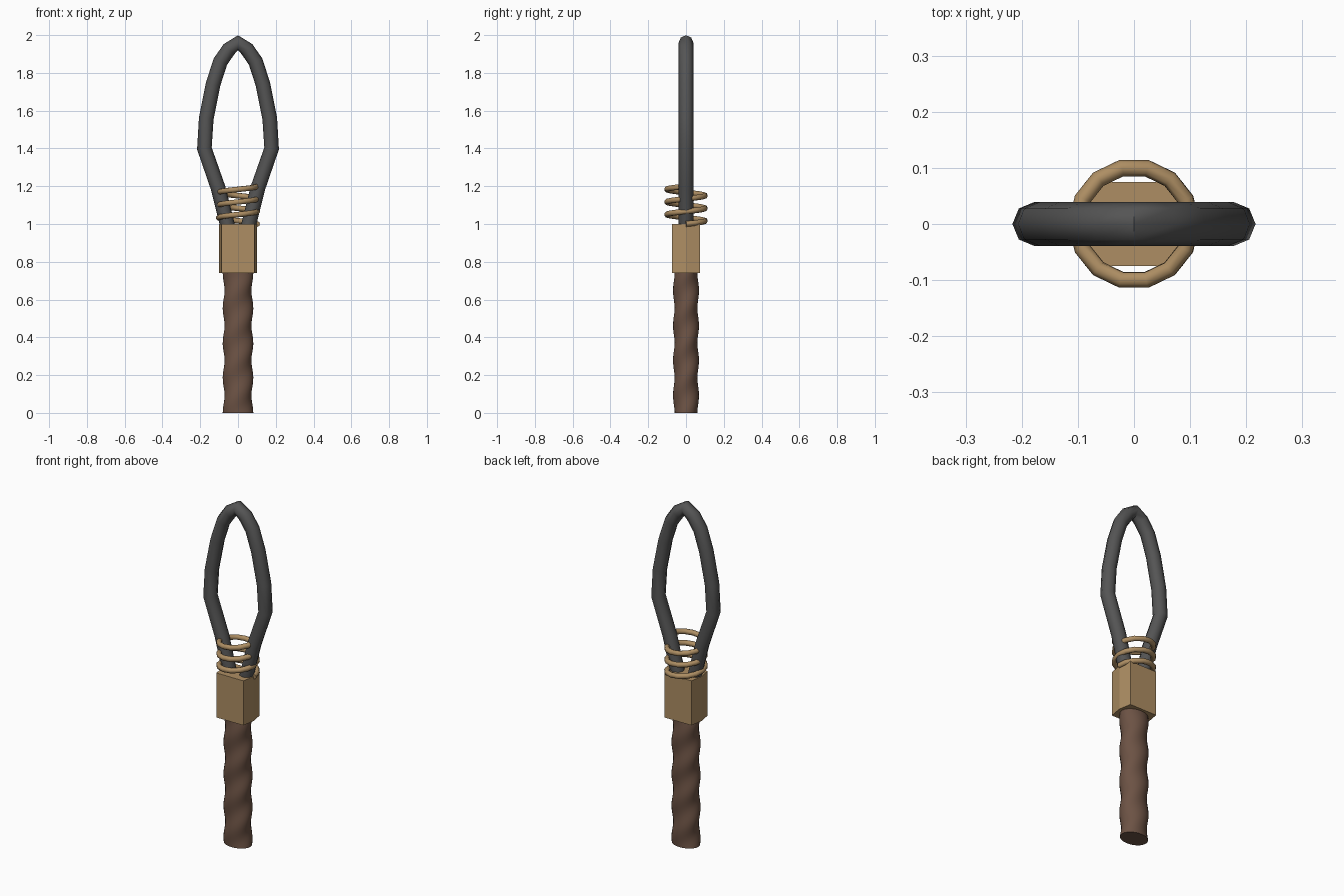
import bpy, bmesh, math

if "Cube" in bpy.data.objects:
    bpy.data.objects.remove(bpy.data.objects["Cube"])


def material(name, rgb):
    m = bpy.data.materials.new(name)
    m.diffuse_color = (*rgb, 1)
    m.use_nodes = True
    m.node_tree.nodes["Principled BSDF"].inputs["Base Color"].default_value = m.diffuse_color
    return m


brown = material("brown_grip", (0.15, 0.085, 0.058))
tan = material("tan_wood", (0.42, 0.27, 0.125))
dark = material("dark_iron", (0.09, 0.09, 0.09))


def finish(ob, mat, angle):
    ob.data.materials.clear()
    ob.data.materials.append(mat)
    bpy.ops.object.select_all(action='DESELECT')
    ob.select_set(True)
    bpy.context.view_layer.objects.active = ob
    bpy.ops.object.shade_smooth_by_angle(angle=math.radians(angle))


def loft(name, rings, mat, angle):
    """Closed solid through a list of equal-length rings."""
    bm = bmesh.new()
    loops = [[bm.verts.new(p) for p in ring] for ring in rings]
    n = len(loops[0])
    for a, b in zip(loops, loops[1:]):
        for i in range(n):
            j = (i + 1) % n
            bm.faces.new((a[i], a[j], b[j], b[i]))
    bm.faces.new(loops[0][::-1])
    bm.faces.new(loops[-1])
    me = bpy.data.meshes.new(name)
    bm.to_mesh(me)
    bm.free()
    ob = bpy.data.objects.new(name, me)
    bpy.context.collection.objects.link(ob)
    finish(ob, mat, angle)


def tube(name, points, radius, mat, cyclic=False):
    """Eight-sided tube along a polyline, turned into a mesh."""
    cu = bpy.data.curves.new(name, 'CURVE')
    cu.dimensions = '3D'
    cu.bevel_depth = radius
    cu.bevel_resolution = 2
    cu.use_fill_caps = True
    sp = cu.splines.new('POLY')
    sp.points.add(len(points) - 1)
    for p, co in zip(sp.points, points):
        p.co = (*co, 1)
    sp.use_cyclic_u = cyclic
    ob = bpy.data.objects.new(name, cu)
    bpy.context.collection.objects.link(ob)
    bpy.ops.object.select_all(action='DESELECT')
    ob.select_set(True)
    bpy.context.view_layer.objects.active = ob
    bpy.ops.object.convert(target='MESH')
    finish(bpy.context.object, mat, 50)


# Twisted grip
def grip_ring(z, sides=24):
    ring = []
    for i in range(sides):
        t = 2 * math.pi * i / sides
        r = 0.076 + 0.005 * math.cos(2 * t - 2 * math.pi * z / 0.185)
        ring.append((r * math.cos(t), 0.85 * r * math.sin(t), z))
    return ring


loft("grip", [grip_ring(0.76 * i / 40) for i in range(41)], brown, 50)

# Ferrule block with a pointed ridge on each side
section = [(0.1, 0), (0.087, 0.075), (-0.087, 0.075),
           (-0.1, 0), (-0.087, -0.075), (0.087, -0.075)]
loft("ferrule", [[(x, y, z) for x, y in section] for z in (0.74, 1.0)], tan, 15)

# Pointed loop, right half mirrored to the left
half = [(0.05, 0.97), (0.105, 1.19), (0.178, 1.4), (0.168, 1.56),
        (0.132, 1.74), (0.093, 1.86), (0.048, 1.925)]
path = half + [(0, 1.96)] + [(-x, z) for x, z in reversed(half)]
tube("head_loop", [(x, 0, z) for x, z in path], 0.039, dark)

# Wire binding: three rising turns
turns, steps = 3, 14
coil = []
for i in range(turns * steps + 1):
    t = 2 * math.pi * i / steps
    coil.append((0.102 * math.cos(t), 0.102 * math.sin(t), 1.0 + 0.2 * i / (turns * steps)))
tube("wire_binding", coil, 0.015, tan)
